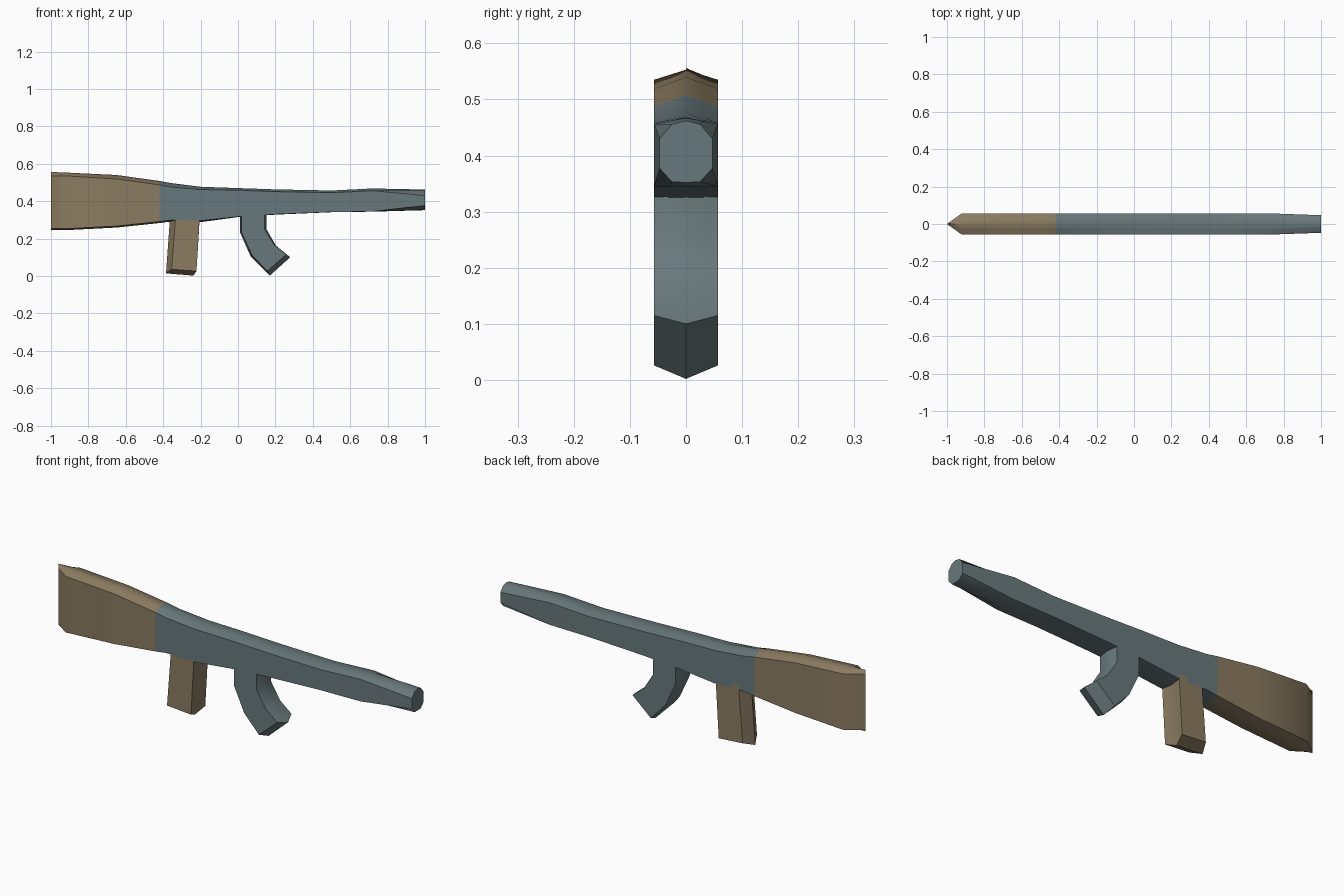
import bpy, bmesh

if "Cube" in bpy.data.objects:
    bpy.data.objects.remove(bpy.data.objects["Cube"])

W = 0.057      # half thickness
MID = 0.03     # intermediate loop between flat side and centre ridge


def material(name, col):
    m = bpy.data.materials.new(name)
    m.diffuse_color = (*col, 1)
    m.use_nodes = True
    m.node_tree.nodes["Principled BSDF"].inputs["Base Color"].default_value = m.diffuse_color
    return m


wood = material("wood", (0.26, 0.20, 0.12))
steel = material("steel", (0.14, 0.19, 0.20))


def build(name, rings, mat, caps):
    """Skin equal-length closed rings; caps = (first, last)."""
    bm = bmesh.new()
    loops = [[bm.verts.new(p) for p in r] for r in rings]
    n = len(rings[0])
    for a, b in zip(loops, loops[1:]):
        for i in range(n):
            j = (i + 1) % n
            bm.faces.new((a[i], a[j], b[j], b[i]))
    if caps[0]:
        bm.faces.new(loops[0][::-1])
    if caps[1]:
        bm.faces.new(loops[-1])
    bmesh.ops.remove_doubles(bm, verts=bm.verts, dist=1e-5)
    bmesh.ops.recalc_face_normals(bm, faces=bm.faces)
    me = bpy.data.meshes.new(name)
    bm.to_mesh(me)
    bm.free()
    me.materials.append(mat)
    ob = bpy.data.objects.new(name, me)
    bpy.context.collection.objects.link(ob)
    bpy.ops.object.select_all(action='DESELECT')
    ob.select_set(True)
    bpy.context.view_layer.objects.active = ob
    bpy.ops.object.shade_smooth_by_angle(angle=0.8)


def section(x, top, bot, w=W, rise=0.021, drop=0.008):
    """Flat-sided cross-section with a ridge above and below."""
    m = w * MID / W
    k = MID / W
    half = [(m, top - rise * k), (w, top - rise), (w, bot + drop), (m, bot + drop * k)]
    pts = [(0, top)] + half + [(0, bot)] + [(-y, z) for y, z in reversed(half)]
    return [(x, y, z) for y, z in pts]


def slab(name, outer, inner, mat):
    """Extruded side outline whose rim rises to a centre ridge."""
    rings = []
    for y in (-W, -MID, 0, MID, W):
        t = abs(y) / W
        rings.append([(a + (c - a) * t, y, b + (d - b) * t)
                      for (a, b), (c, d) in zip(outer, inner)])
    build(name, rings, mat, (True, True))


# Stock, pinched to a vertical edge at the butt
joint = section(-0.42, 0.508, 0.283)
build("stock", [
    section(-1.0, 0.556, 0.247, w=0),
    section(-0.92, 0.553, 0.245, rise=0.018),
    section(-0.65, 0.540, 0.259),
    joint], wood, (False, False))

# Receiver and barrel, ending in a rounded octagonal muzzle
muzzle_half = [(0.025, 0.456), (0.047, 0.430), (0.047, 0.377), (0.025, 0.353)]
muzzle = ([(0, 0.462)] + muzzle_half + [(0, 0.352)]
          + [(-y, z) for y, z in reversed(muzzle_half)])
build("receiver_and_barrel", [
    joint,
    section(-0.36, 0.497, 0.291),
    section(-0.20, 0.477, 0.288, rise=0.015),
    section(0.0, 0.470, 0.315, rise=0.012, drop=0.002),
    section(0.20, 0.463, 0.328, rise=0.012, drop=0.002),
    section(0.50, 0.457, 0.341, rise=0.012, drop=0.001),
    section(0.72, 0.468, 0.344, rise=0.012, drop=0.001),
    [(1.0, y, z) for y, z in muzzle]], steel, (False, True))

# Grip
slab("grip",
     [(-0.363, 0.32), (-0.385, 0.014), (-0.238, 0.002), (-0.203, 0.32)],
     [(-0.333, 0.32), (-0.355, 0.036), (-0.222, 0.026), (-0.205, 0.32)], wood)

# Curved magazine
slab("magazine",
     [(0.012, 0.35), (0.012, 0.23), (0.068, 0.104), (0.170, 0.002),
      (0.279, 0.100), (0.202, 0.163), (0.152, 0.250), (0.152, 0.35)],
     [(0.019, 0.35), (0.019, 0.233), (0.075, 0.112), (0.156, 0.026),
      (0.258, 0.115), (0.195, 0.165), (0.143, 0.250), (0.143, 0.35)], steel)
